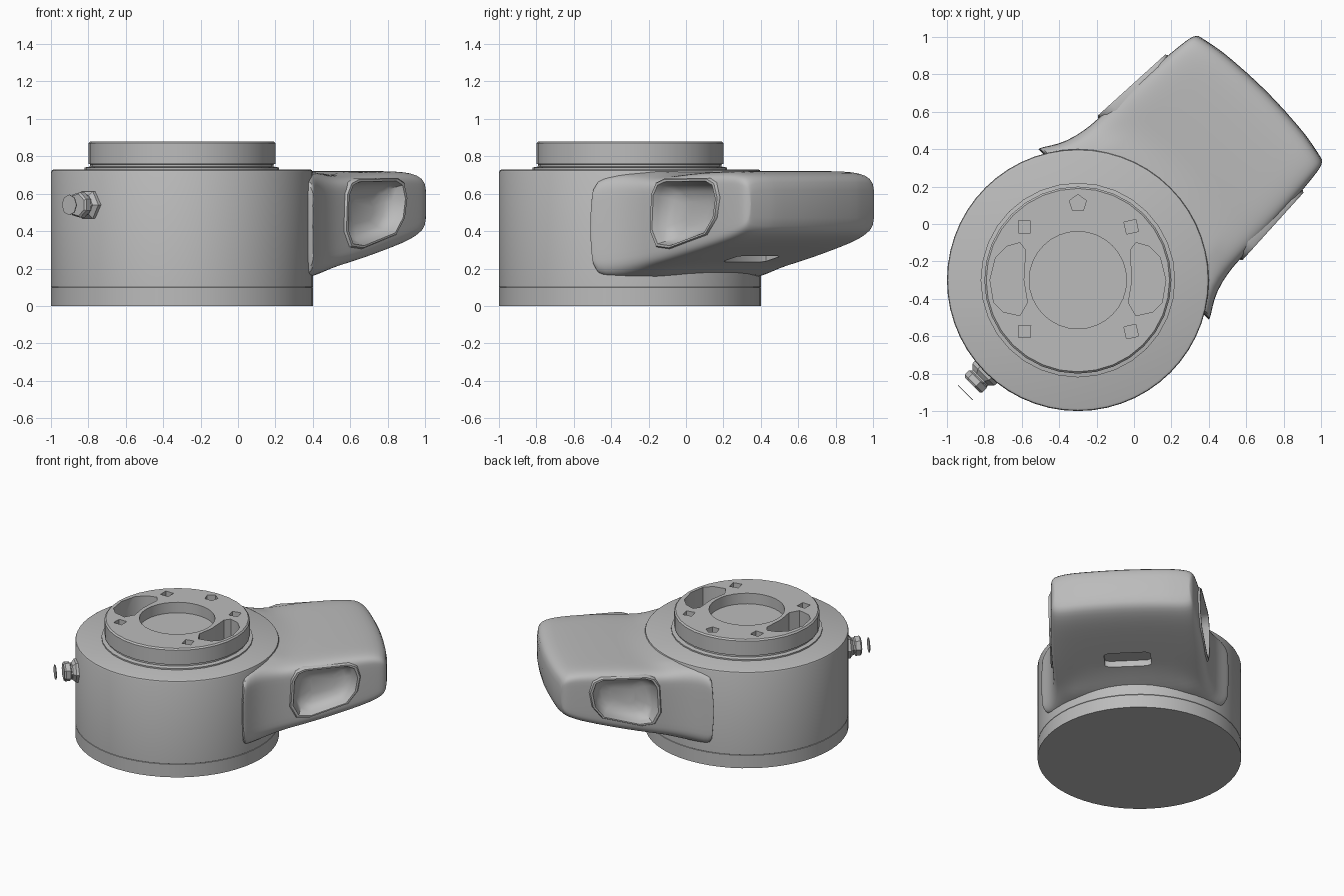
import bpy, bmesh
from math import sin, cos, pi, radians, hypot

cube = bpy.data.objects.get("Cube")
if cube:
    bpy.data.objects.remove(cube, do_unlink=True)

grey = bpy.data.materials.new("housing_grey")
grey.use_nodes = True
COLOUR = (0.5, 0.5, 0.5, 1)
grey.diffuse_color = COLOUR
grey.node_tree.nodes["Principled BSDF"].inputs["Base Color"].default_value = COLOUR

AXIS = (-0.3, -0.3, 0)      # centre of the round housing


def make(name, bm, turn=0):
    """Turn a bmesh into an object standing on the housing axis."""
    bmesh.ops.recalc_face_normals(bm, faces=bm.faces)
    mesh = bpy.data.meshes.new(name)
    bm.to_mesh(mesh)
    bm.free()
    mesh.materials.append(grey)
    ob = bpy.data.objects.new(name, mesh)
    ob.location = AXIS
    ob.rotation_euler.z = radians(turn)
    bpy.context.collection.objects.link(ob)
    return ob


def select(ob):
    bpy.ops.object.select_all(action='DESELECT')
    ob.select_set(True)
    bpy.context.view_layer.objects.active = ob


def smooth(ob, angle=35):
    select(ob)
    bpy.ops.object.shade_smooth_by_angle(angle=radians(angle))


def cut(ob, cutter):
    bpy.context.view_layer.update()
    mod = ob.modifiers.new("cut", 'BOOLEAN')
    mod.operation, mod.solver, mod.object = 'DIFFERENCE', 'EXACT', cutter
    select(ob)
    bpy.ops.object.modifier_apply(modifier=mod.name)
    bpy.data.objects.remove(cutter, do_unlink=True)


def loft(rings, cap_start=True, cap_end=True):
    """Skin a list of closed rings with equal point counts."""
    bm = bmesh.new()
    rows = [[bm.verts.new(p) for p in ring] for ring in rings]
    for a, b in zip(rows, rows[1:]):
        for i in range(len(a)):
            j = (i + 1) % len(a)
            bm.faces.new((a[i], a[j], b[j], b[i]))
    if cap_start:
        bm.faces.new(rows[0])
    if cap_end:
        bm.faces.new(rows[-1])
    return bm


def lathe(name, profile, n):
    """Revolve (radius, height) pairs about the vertical axis."""
    return make(name, loft([[(r * cos(2 * pi * i / n), r * sin(2 * pi * i / n), z)
                             for i in range(n)] for r, z in profile]))


def prism(points, z0, z1, turn=0):
    return make("cutter", loft([[(x, y, z) for x, y in points] for z in (z0, z1)]), turn)


def ngon(cx, cy, r, n, start=0):
    return [(cx + r * cos(start + 2 * pi * i / n), cy + r * sin(start + 2 * pi * i / n))
            for i in range(n)]


# Round housing with a fine groove near its foot
body = lathe("housing", [(.7, 0), (.7, .098), (.697, .1), (.7, .102),
                         (.7, .715), (.696, .725), (.685, .73)], 56)
smooth(body, 40)

# Mounting flange with undercut neck
flange = lathe("mounting_flange", [(.52, .7), (.52, .74), (.49, .745), (.49, .757),
                                   (.5, .76), (.5, .87), (.49, .88)], 32)
cut(flange, prism(ngon(0, 0, .26, 32), .80, 1))
SLOT = [(.28, .16), (.31, .2), (.38, .18), (.44, .12), (.47, 0),
        (.45, -.12), (.40, -.17), (.31, -.19), (.27, -.12), (.29, 0)]
for side in (-1, 1):
    cut(flange, prism([(side * x, y) for x, y in SLOT], .735, 1))
    for y in (-.275, .285):
        cut(flange, prism(ngon(side * .285, y, .046, 4, side * .9 + .1), .84, 1))
cut(flange, prism(ngon(0, .41, .048, 5, pi / 2), .84, 1))
smooth(flange)

# Side arm: sections of distance out, half width, bottom, top
SECTIONS = [(.345, .645, .22, .63), (.36, .642, .185, .655), (.4, .615, .175, .675),
            (.48, .567, .18, .685), (.6, .54, .187, .69), (.67, .535, .197, .692),
            (.75, .532, .212, .697), (.85, .53, .235, .705), (.95, .527, .258, .715),
            (1.15, .513, .31, .722), (1.25, .503, .34, .72), (1.32, .495, .37, .71),
            (1.36, .487, .4, .685), (1.38, .465, .445, .645)]
N, POWER = 28, 9


def spread(t):
    """Signed root that squares off a cosine or sine."""
    return (1 if t > 0 else -1) * abs(t) ** (2 / POWER) if abs(t) > 1e-6 else 0


def section(u, w, low, high):
    mid, half = (low + high) / 2, (high - low) / 2
    bow = .055 * max(0, min(1, (u - .9) / .45)) ** 2
    ring = []
    for i in range(2 * N):
        fv, fz = spread(cos(pi * i / N)), spread(sin(pi * i / N))
        x, y = u + bow * (1 - fv * fv), w * fv
        # Fillet where the arm runs into the housing
        near = max(0, min(1, (.86 - hypot(x, y)) / .15)) ** 2
        ring.append((x, y, mid + fz * (half + near * .035)))
    return ring


bm = loft([section(*s) for s in SECTIONS], False, False)
bm.verts.ensure_lookup_table()
for first in (0, 2 * N * (len(SECTIONS) - 1)):      # ladder caps on both ends
    ring = [bm.verts[first + i] for i in range(2 * N)]
    for i in range(N):
        quad = [ring[i], ring[i + 1], ring[-i - 1], ring[-i]]
        bm.faces.new(list(dict.fromkeys(quad)))
arm = make("side_arm", bm, 45)
sub = arm.modifiers.new("smooth", 'SUBSURF')
sub.levels = sub.render_levels = 1
select(arm)
bpy.ops.object.modifier_apply(modifier=sub.name)

# Dished grip recess with raised rim on each flank of the arm
GRIP = [(.69, .4), (.70, .6), (.735, .66), (.79, .68), (1.11, .685), (1.165, .66),
        (1.19, .58), (1.17, .47), (1.1, .38), (.83, .305), (.735, .315)]
CU, CZ = .94, .5


def grip_ring(side, scale, out):
    ring = []
    for u, z in GRIP:
        u, z = CU + (u - CU) * scale, CZ + (z - CZ) * scale
        ring.append((u, side * (.537 - .05 * (u - .69) + out), z))
    return ring


for side, label in ((1, "left"), (-1, "right")):
    cut(arm, make("cutter", loft([grip_ring(side, .95, o) for o in (-.13, .1)]), 45))
    rim = [(1, -.05), (1, 0), (.97, .01), (.91, .01), (.86, -.02),
           (.78, -.06), (.62, -.085), (.35, -.1)]
    smooth(make(label + "_grip_recess",
                loft([grip_ring(side, *r) for r in rim], False), 45), 40)

# Shallow slot under the arm
slot = [(.87, -.16), (.97, -.16), (.985, -.13), (.985, .13),
        (.97, .16), (.87, .16), (.855, .13), (.855, -.13)]
cut(arm, prism(slot, .1, .28, 45))
smooth(arm, 40)


# Hose fitting opposite the arm: hexagonal collar, waist, head and end plate
def spindle(name, profile, n):
    return make(name, loft([[(-d, r * cos(2 * pi * i / n), .54 + r * sin(2 * pi * i / n))
                             for i in range(n)] for d, r in profile]), 45)


smooth(spindle("fitting_collar", [(.66, .085), (.715, .083), (.735, .06), (.76, .06)], 6), 20)
smooth(spindle("fitting_head", [(.745, .06), (.752, .07), (.785, .07), (.795, .06)], 7), 20)
spindle("fitting_end_plate", [(.848, .055), (.853, .055)], 8)
